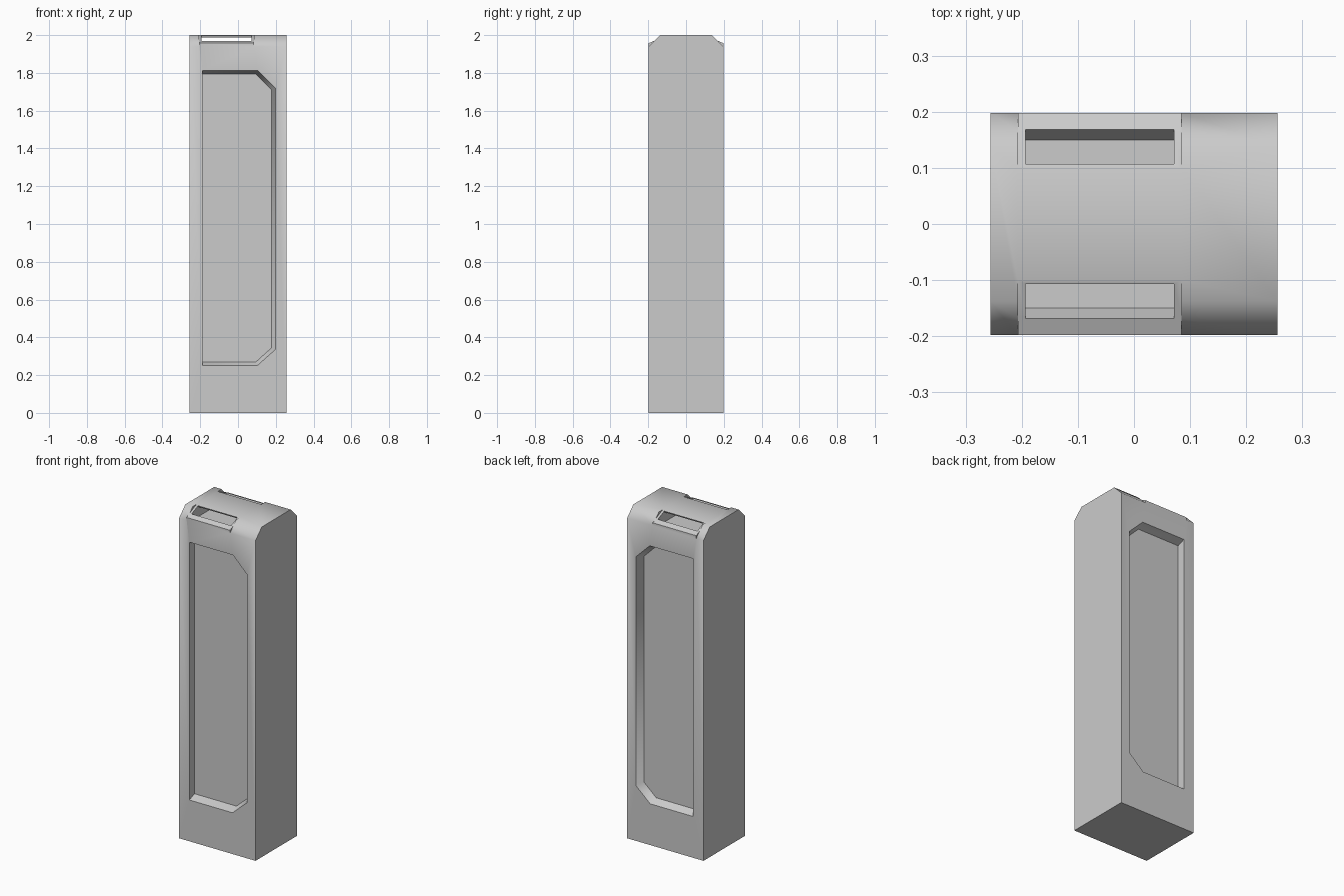
import bpy
import bmesh
import math

default = bpy.data.objects.get("Cube")
if default:
    bpy.data.objects.remove(default, do_unlink=True)

HALF_X, HALF_Y, HEIGHT = 0.256, 0.198, 2.0
SLOT_X = (-0.207, 0.085)      # width range of the two sloped slot plates

grey = bpy.data.materials.new("plain_grey")
grey.use_nodes = True
grey.diffuse_color = (0.6, 0.6, 0.6, 1)
grey.node_tree.nodes["Principled BSDF"].inputs["Base Color"].default_value = (0.6, 0.6, 0.6, 1)


def loft(name, start, end):
    """Solid between two matching outlines."""
    bm = bmesh.new()
    a = [bm.verts.new(p) for p in start]
    b = [bm.verts.new(p) for p in end]
    bm.faces.new(a)
    bm.faces.new(b)
    n = len(a)
    for i in range(n):
        j = (i + 1) % n
        bm.faces.new((a[i], a[j], b[j], b[i]))
    bmesh.ops.recalc_face_normals(bm, faces=bm.faces)
    mesh = bpy.data.meshes.new(name)
    bm.to_mesh(mesh)
    bm.free()
    mesh.materials.append(grey)
    obj = bpy.data.objects.new(name, mesh)
    bpy.context.collection.objects.link(obj)
    return obj


def prism(name, profile, x0, x1):
    """Side profile of (y, z) points swept along x."""
    return loft(name, [(x0, y, z) for y, z in profile], [(x1, y, z) for y, z in profile])


def cut(target, cutter):
    cutter.hide_render = True
    mod = target.modifiers.new("cut", 'BOOLEAN')
    mod.operation = 'DIFFERENCE'
    mod.solver = 'EXACT'
    mod.object = cutter
    bpy.context.view_layer.objects.active = target
    bpy.ops.object.modifier_apply(modifier=mod.name)
    bpy.data.objects.remove(cutter, do_unlink=True)


# Upright body block
body = prism("body", [(-HALF_Y, 0), (HALF_Y, 0), (HALF_Y, HEIGHT), (-HALF_Y, HEIGHT)],
             -HALF_X, HALF_X)

# Recessed panel outlines (x, z), at the face and at the floor
rim = [(-0.187, 0.25), (0.102, 0.25), (0.198, 0.335),
       (0.198, 1.72), (0.105, 1.812), (-0.187, 1.812)]
floor = [(-0.187, 0.27), (0.095, 0.27), (0.178, 0.345),
         (0.178, 1.71), (0.095, 1.793), (-0.187, 1.793)]
DEPTH = 0.048

for side in (-1, 1):
    # Steep chamfers beside the slot plate, shallow slope on the plate
    chamfer = [(0.138, 2.0), (0.258, 1.88), (0.258, 2.1), (0.138, 2.1)]
    slope = [(0.1, 2.0), (0.198, 1.957), (0.296, 1.914), (0.296, 2.1), (0.1, 2.1)]
    for profile, x0, x1 in ((chamfer, -0.3, SLOT_X[0]), (chamfer, SLOT_X[1], 0.3),
                            (slope, *SLOT_X)):
        cut(body, prism("edge_cutter", [(side * y, z) for y, z in profile], x0, x1))

    # Panel recess with drafted walls
    outer = [(2 * r[0] - f[0], side * (HALF_Y + DEPTH), 2 * r[1] - f[1])
             for r, f in zip(rim, floor)]
    inner = [(x, side * (HALF_Y - DEPTH), z) for x, z in floor]
    cut(body, loft("panel_cutter", outer, inner))

# Slot passage running under the top, open on both slopes
half = [(0.15, 1.93), (0.186, 2.01), (0.113, 2.01), (0.103, 1.988)]
passage = half + [(-y, z) for y, z in reversed(half)]
cut(body, prism("slot_cutter", passage, -0.193, 0.071))

# Smooth shading with sharp edges kept
bpy.ops.object.select_all(action='DESELECT')
body.select_set(True)
bpy.context.view_layer.objects.active = body
bpy.ops.object.shade_smooth_by_angle(angle=math.radians(50))
